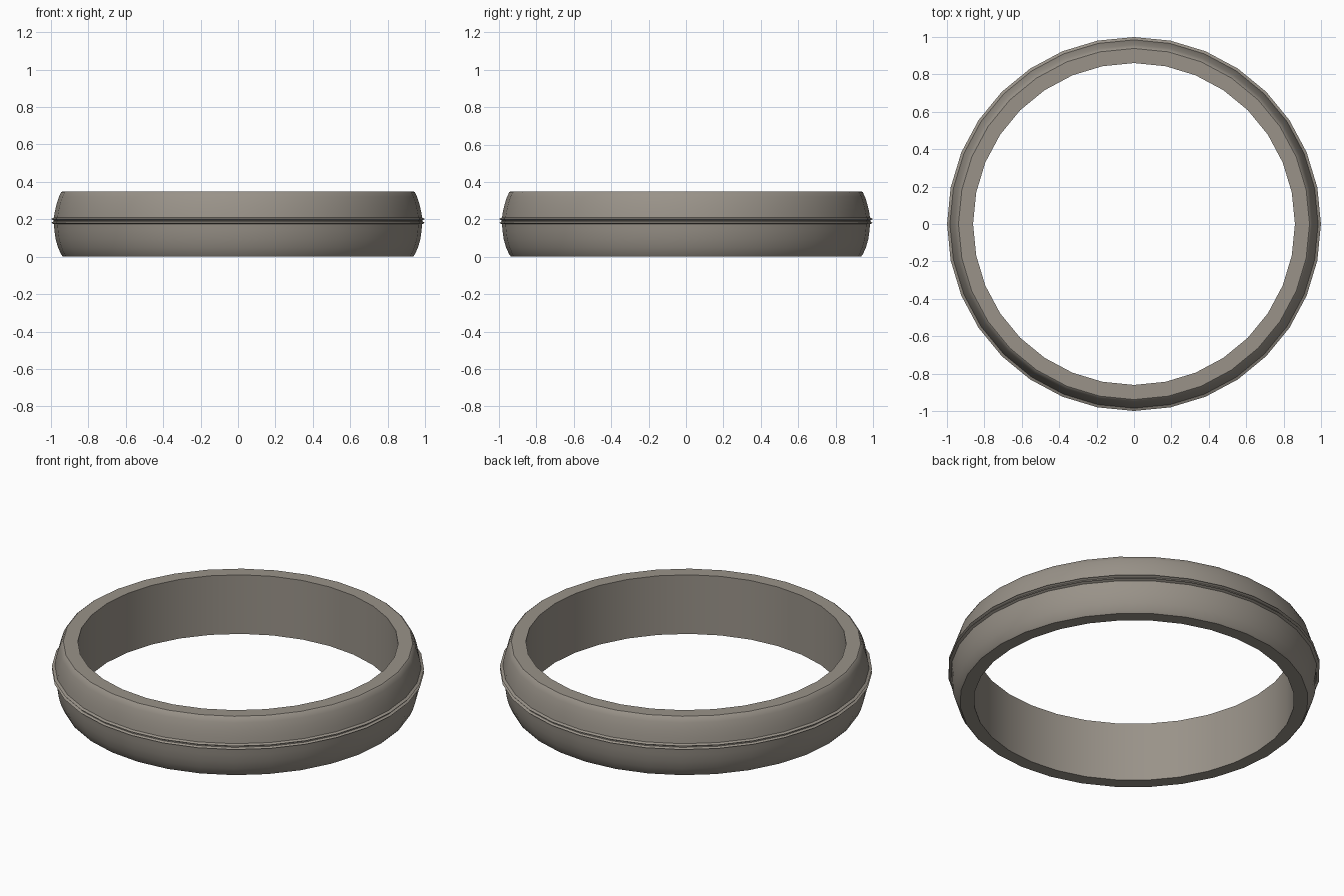
import bpy, math

if "Cube" in bpy.data.objects:
    bpy.data.objects.remove(bpy.data.objects["Cube"])

SEGMENTS = 32

# Single warm grey metal
metal = bpy.data.materials.new("warm grey metal")
metal.diffuse_color = (0.32, 0.29, 0.25, 1)
metal.use_nodes = True
metal.node_tree.nodes["Principled BSDF"].inputs["Base Color"].default_value = metal.diffuse_color

# Band cross-section (radius, height): straight bore, domed outside, twin thin ridges
profile = [
    (0.86, 0.0), (0.935, 0.0), (0.945, 0.012), (0.962, 0.05), (0.975, 0.095),
    (0.981, 0.14), (0.984, 0.174), (0.999, 0.181), (0.986, 0.188),
    (0.986, 0.195), (0.999, 0.202), (0.984, 0.209), (0.979, 0.24),
    (0.970, 0.28), (0.957, 0.32), (0.945, 0.345), (0.938, 0.35), (0.86, 0.35),
]

# Revolve the closed cross-section around z
n = len(profile)
verts, faces = [], []
for s in range(SEGMENTS):
    a = 2 * math.pi * s / SEGMENTS
    verts += [(r * math.cos(a), r * math.sin(a), z) for r, z in profile]
    t = (s + 1) % SEGMENTS
    for i in range(n):
        j = (i + 1) % n
        faces.append((s * n + i, t * n + i, t * n + j, s * n + j))

mesh = bpy.data.meshes.new("ring_band")
mesh.from_pydata(verts, [], faces)
mesh.materials.append(metal)
band = bpy.data.objects.new("ring_band", mesh)
bpy.context.collection.objects.link(band)

# Smooth curves, sharp rims and ridges
bpy.context.view_layer.objects.active = band
band.select_set(True)
bpy.ops.object.shade_smooth_by_angle(angle=math.radians(35))
